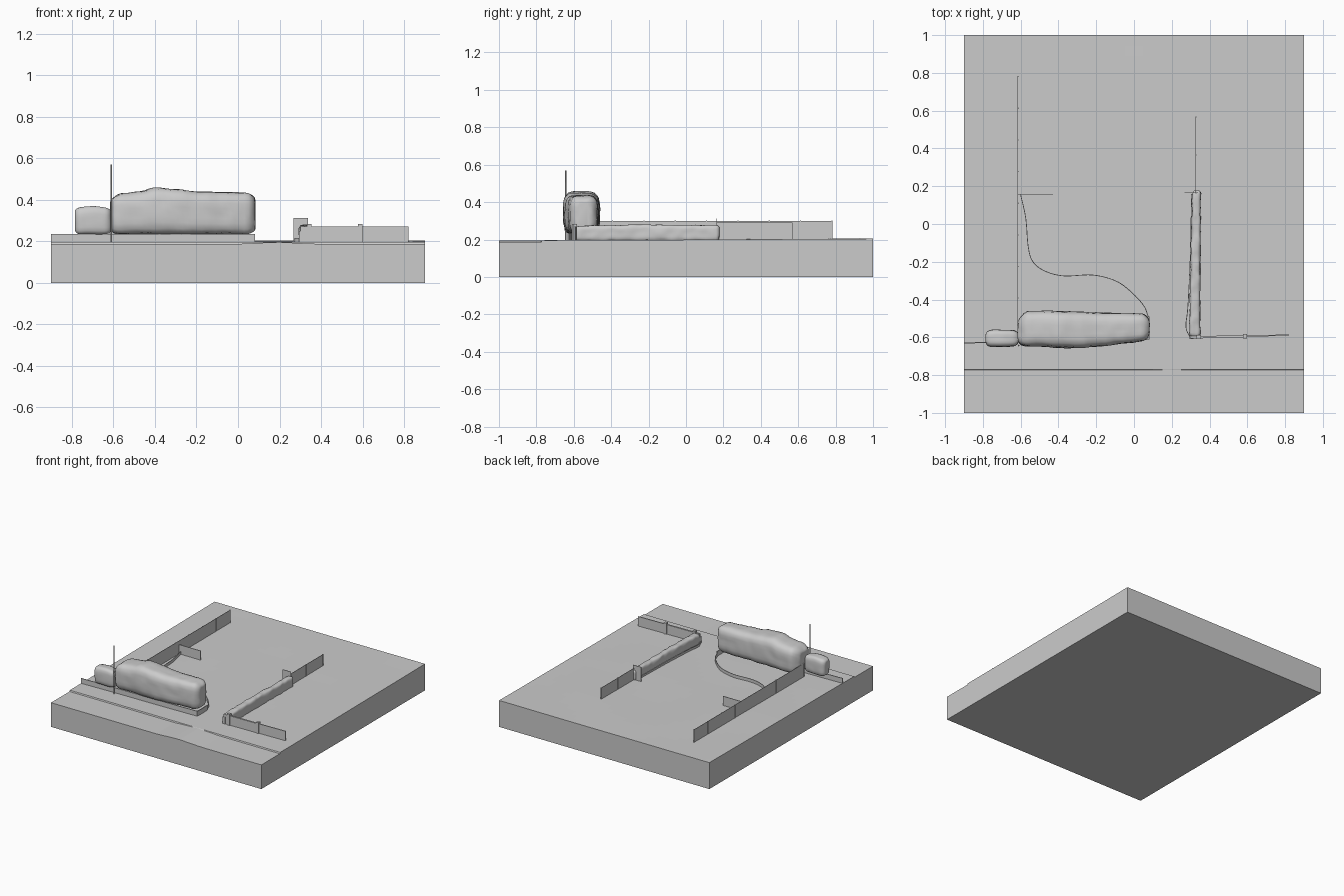
import bpy, bmesh, math, random
from mathutils import Vector, noise

if "Cube" in bpy.data.objects:
    bpy.data.objects.remove(bpy.data.objects["Cube"])

random.seed(3)


def make_object(name, bm, smooth=False):
    bmesh.ops.recalc_face_normals(bm, faces=bm.faces)
    me = bpy.data.meshes.new(name)
    bm.to_mesh(me)
    bm.free()
    if smooth:
        for p in me.polygons:
            p.use_smooth = True
    ob = bpy.data.objects.new(name, me)
    bpy.context.collection.objects.link(ob)
    return ob


def box(name, x0, x1, y0, y1, z0, z1):
    bm = bmesh.new()
    bmesh.ops.create_cube(bm, size=1)
    for v in bm.verts:
        v.co = Vector((x0 + (v.co.x + .5) * (x1 - x0),
                       y0 + (v.co.y + .5) * (y1 - y0),
                       z0 + (v.co.z + .5) * (z1 - z0)))
    return make_object(name, bm)


def lerp_table(rows, t):
    for a, b in zip(rows, rows[1:]):
        if t <= b[0]:
            f = max(0, (t - a[0]) / (b[0] - a[0]))
            f = f * f * (3 - 2 * f)
            return [p + (q - p) * f for p, q in zip(a[1:], b[1:])]
    return rows[-1][1:]


def hedge(name, rows, z0, axis, rnd, rough, n, power=4.5):
    """Clipped hedge: rounded-square sections lofted along x or y.
    rows: (position, side low, side high, top)"""
    bm = bmesh.new()
    a, b, m = rows[0][0], rows[-1][0], 28
    cap = [0, .04, .15, .35, .65, 1]
    ts = [a + rnd * c for c in cap]
    ts += [a + rnd + (b - a - 2 * rnd) * i / n for i in range(1, n)]
    ts += [b - rnd * c for c in reversed(cap)]
    rings = []
    for t in ts:
        lo, hi, top = lerp_table(rows, t)
        e = min(1, min(t - a, b - t) / rnd)
        inset = rnd * .8 * (1 - math.sqrt(max(0, 1 - (1 - e) ** 2)))
        hw, hh = (hi - lo) / 2 - inset, (top - z0) / 2 - inset * .7
        ring = []
        for k in range(m):
            w = 2 * math.pi * k / m
            c, s = math.cos(w), math.sin(w)
            q = (abs(c) ** power + abs(s) ** power) ** (-1 / power)
            u = (lo + hi) / 2 + hw * c * q
            z = (z0 + top) / 2 + hh * s * q
            co = Vector((t, u, z) if axis == 'x' else (u, t, z))
            co += noise.noise_vector(co * 22) * rough
            co.z = max(co.z, z0)
            ring.append(bm.verts.new(co))
        rings.append(ring)
    for r, s in zip(rings, rings[1:]):
        for k in range(m):
            bm.faces.new((r[k], r[(k + 1) % m], s[(k + 1) % m], s[k]))
    bm.faces.new(rings[0])
    bm.faces.new(rings[-1])
    return make_object(name, bm, True)


def strip(name, pts, z0, top, width, steps=6):
    """Thin upright edging following a smooth path."""
    P = [Vector(p) for p in pts]
    E = [2 * P[0] - P[1]] + P + [2 * P[-1] - P[-2]]
    path = []
    for i in range(1, len(E) - 2):
        p0, p1, p2, p3 = E[i - 1:i + 3]
        for s in range(steps):
            t = s / steps
            path.append(.5 * (2 * p1 + (p2 - p0) * t + (2 * p0 - 5 * p1 + 4 * p2 - p3) * t * t
                              + (3 * p1 - p0 - 3 * p2 + p3) * t ** 3))
    path.append(P[-1])
    bm = bmesh.new()
    rings = []
    for i, p in enumerate(path):
        d = (path[min(i + 1, len(path) - 1)] - path[max(i - 1, 0)]).normalized()
        n = Vector((-d.y, d.x)) * width / 2
        rings.append([bm.verts.new((q.x, q.y, z)) for q, z in
                      ((p - n, z0), (p + n, z0), (p + n, top), (p - n, top))])
    for r, s in zip(rings, rings[1:]):
        for k in range(4):
            bm.faces.new((r[k], r[(k + 1) % 4], s[(k + 1) % 4], s[k]))
    bm.faces.new(rings[0])
    bm.faces.new(rings[-1])
    return make_object(name, bm)


def fence(name, x, y0, y1, top, n):
    """Row of thin panels with slim posts, running along y."""
    box(name, x - .0015, x + .0015, y0, y1, .19, top)
    for i in range(n + 1):
        y = y0 + (y1 - y0) * i / n
        box(name + "_post", x - .003, x + .003, y - .003, y + .003, .19, top + .002)


# ground block: gently rising plot, kerb step down to the road
def ground_z(x, y):
    if y < -.771:
        drop = .009
        if 0 < x < .38:
            drop *= min(1, abs(x - .19) / .19)
        return .196 - drop
    wob = noise.noise(Vector((x * 2, y * 2, 0))) * .002
    return .196 + .008 * (y + .77) / 1.77 + wob * min(1, (y + .77) * 4)


xs = [-.9 + 1.8 * i / 36 for i in range(37)]
ys = [-1, -.9, -.774, -.77] + [-.77 + 1.77 * i / 32 for i in range(1, 33)]
bm = bmesh.new()
grid = [[bm.verts.new((x, y, ground_z(x, y))) for x in xs] for y in ys]
for r, s in zip(grid, grid[1:]):
    for i in range(len(xs) - 1):
        bm.faces.new((r[i], r[i + 1], s[i + 1], s[i]))
loop = (grid[0] + [r[-1] for r in grid[1:]] + grid[-1][-2::-1]
        + [r[0] for r in grid[-2:0:-1]])
low = [bm.verts.new((v.co.x, v.co.y, 0)) for v in loop]
for i in range(len(loop)):
    j = (i + 1) % len(loop)
    bm.faces.new((loop[i], low[i], low[j], loop[j]))
bm.faces.new(low)
make_object("ground_block", bm)

# front left garden wall
strip("front_left_wall", [(-.9, -.63), (-.6, -.622), (-.25, -.618), (.08, -.61)], .185, .235, .006)
strip("wall_return", [(.078, -.611), (.08, -.56), (.078, -.49)], .185, .235, .006)

# hedges
hedge("large_front_hedge", [
    (-.615, -.65, -.485, .415), (-.56, -.648, -.462, .43), (-.47, -.648, -.46, .44),
    (-.40, -.655, -.462, .459), (-.29, -.657, -.464, .45), (-.18, -.648, -.47, .437),
    (-.05, -.632, -.472, .435), (.04, -.622, -.474, .434), (.082, -.615, -.478, .43)],
    .233, 'x', .05, .004, 26)
hedge("small_front_hedge", [
    (-.785, -.65, -.56, .362), (-.7, -.651, -.56, .369), (-.612, -.648, -.562, .36)],
    .233, 'x', .032, .002, 8)
hedge("right_side_hedge", [
    (-.595, .293, .352, .272), (-.4, .296, .35, .277), (-.2, .301, .351, .28),
    (0, .304, .353, .275), (.1, .306, .353, .278), (.178, .31, .355, .275)],
    .193, 'y', .018, .005, 40)

# slender street pole
bm = bmesh.new()
bmesh.ops.create_cone(bm, cap_ends=True, segments=8, radius1=.0045, radius2=.0035, depth=.385)
bmesh.ops.translate(bm, verts=bm.verts, vec=(-.61, -.643, .3775))
make_object("street_pole", bm)

# fences
fence("left_fence", -.615, -.56, .78, .30, 8)
fence("right_fence", .328, .165, .567, .29, 2)
box("left_cross_fence", -.615, -.43, .155, .16, .19, .272)
box("right_cross_fence", .267, .338, .163, .167, .19, .312)

# lawn edging
strip("curved_edging", [(-.6, .155), (-.573, .03), (-.56, -.12), (-.535, -.2), (-.47, -.25),
                        (-.37, -.275), (-.22, -.27), (-.1, -.30), (-.02, -.355), (.05, -.43),
                        (.075, -.49)], .185, .222, .004)
strip("hedge_edging", [(.298, -.602), (.275, -.545), (.285, -.44), (.297, -.2), (.305, .16)],
      .185, .215, .004)

# front right wall with piers
strip("front_right_wall_a", [(.30, -.6), (.585, -.595)], .185, .27, .012)
strip("front_right_wall_b", [(.585, -.594), (.82, -.588)], .185, .27, .007)
for px, py, top in ((.343, -.599, .283), (.588, -.594, .282), (.305, -.598, .25)):
    box("wall_pier", px - .011, px + .011, py - .011, py + .011, .185, top)
